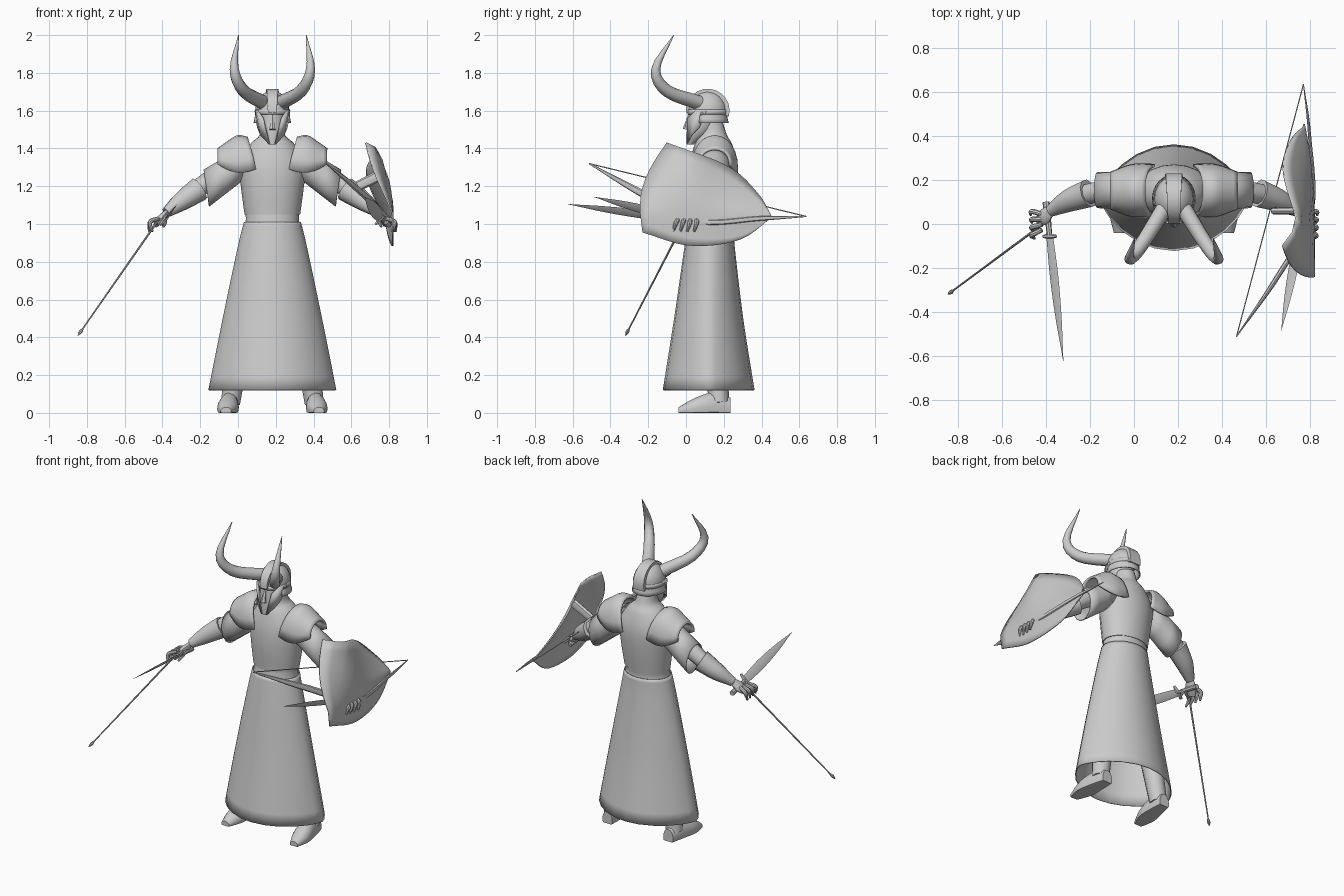
import bpy, bmesh, math
from mathutils import Vector

if "Cube" in bpy.data.objects:
    bpy.data.objects.remove(bpy.data.objects["Cube"])

CENTRE = 0.182  # body centre line
X, Y, Z = Vector((1, 0, 0)), Vector((0, 1, 0)), Vector((0, 0, 1))
grey = bpy.data.materials.new("plain grey")
grey.use_nodes = True
grey.diffuse_color = (0.6, 0.6, 0.6, 1)
grey.node_tree.nodes["Principled BSDF"].inputs["Base Color"].default_value = grey.diffuse_color
parts = []


def steps(count):
    return [i / count for i in range(count + 1)]


def spline(keys, t):
    """Smooth curve through numbers or vectors, with t running from 0 to 1."""
    keys = [Vector(k) if isinstance(k, tuple) else k for k in keys]
    last = len(keys) - 1
    i = min(int(t * last), last - 1)
    f = t * last - i
    b, c = keys[i], keys[i + 1]
    a = keys[i - 1] if i > 0 else b * 2 - c
    d = keys[i + 2] if i + 2 <= last else c * 2 - b
    return b + (c - a) * (f / 2) + (a * 2 - b * 5 + c * 4 - d) * (f * f / 2) + (b * 3 - a - c * 3 + d) * (f ** 3 / 2)


def oval(centre, u, v, sides=16):
    angles = [2 * math.pi * i / sides for i in range(sides)]
    return [centre + u * math.cos(a) + v * math.sin(a) for a in angles]


def make(name, verts, faces, thick):
    mesh = bpy.data.meshes.new(name)
    mesh.from_pydata(verts, [], faces)
    bm = bmesh.new()
    bm.from_mesh(mesh)
    bmesh.ops.remove_doubles(bm, verts=bm.verts, dist=1e-5)
    bmesh.ops.recalc_face_normals(bm, faces=bm.faces)
    bm.to_mesh(mesh)
    bm.free()
    mesh.materials.append(grey)
    part = bpy.data.objects.new(name, mesh)
    bpy.context.collection.objects.link(part)
    if thick:
        solid = part.modifiers.new("thickness", "SOLIDIFY")
        solid.thickness = thick
        solid.offset = 0
    parts.append(part)


def loft(name, rings, solid=True, thick=0, pair=False):
    """Skin rings into a capped solid, or leave open sheets; pair adds a mirrored twin."""
    n = len(rings[0])
    verts = [Vector(p) for ring in rings for p in ring]
    faces = [(i * n + j, i * n + (j + 1) % n, (i + 1) * n + (j + 1) % n, (i + 1) * n + j)
             for i in range(len(rings) - 1) for j in range(n if solid else n - 1)]
    if solid and not thick:
        faces += [tuple(range(n)), tuple(range(len(verts) - n, len(verts)))]
    if pair:
        make("right_" + name, verts, faces, thick)
        make("left_" + name, [Vector((2 * CENTRE - v.x, v.y, v.z)) for v in verts], faces, thick)
    else:
        make(name, verts, faces, thick)


def stack(name, keys, count=10):
    """Upright body through ovals given as (height, y centre, half width, half depth)."""
    rows = [spline(keys, t) for t in steps(count)]
    loft(name, [oval(Vector((CENTRE, y, z)), X * w, Y * d, 20) for z, y, w, d in rows])


def tube(name, path, radii, sides=10, flat=1, up=Z, count=12, pair=False):
    """Tube along a smooth path; flat squashes it across the up direction."""
    rings = []
    for t in steps(count):
        along = (spline(path, min(t + 0.01, 1)) - spline(path, max(t - 0.01, 0))).normalized()
        side = along.cross(up).normalized()
        radius = max(spline(radii, t), 0.001)
        rings.append(oval(spline(path, t), side.cross(along) * radius, side * radius * flat, sides))
    loft(name, rings, pair=pair)


# Robe with a hem that narrows toward the sides, belt and torso
robe = []
for t in steps(16):
    z, y, width, depth = spline([(0.12, 0.12, 0.336, 0.24), (0.5, 0.12, 0.26, 0.18), (0.88, 0.125, 0.18, 0.13),
                                 (1.01, 0.13, 0.148, 0.115)], t)
    robe.append([Vector((p.x * width + CENTRE, y + depth * p.y * abs(p.y) ** (0.4 - 0.4 * t), z))
                 for p in oval(Vector(), X, Y, 24)])
loft("skirt", robe, thick=0.006)
stack("belt", [(0.99, 0.13, 0.148, 0.114), (1.02, 0.13, 0.141, 0.11), (1.06, 0.135, 0.142, 0.11)], 6)
stack("torso", [(1.05, 0.135, 0.147, 0.112), (1.2, 0.14, 0.167, 0.127), (1.32, 0.145, 0.175, 0.125),
                (1.42, 0.145, 0.12, 0.1), (1.47, 0.142, 0.068, 0.075), (1.54, 0.135, 0.055, 0.06)], 20)

# Shoulder plates: arches swept outward
arches = []
for t in steps(9):
    height, depth = spline([0.165, 0.165, 0.125, 0.08], t), spline([0.115, 0.115, 0.08], t)
    arches.append([(0.095 - t / 5 - 0.045 * (1 - t) * math.sin(a), 0.152 + depth * math.cos(a),
                    1.29 - 0.03 * math.sin(math.pi * t) + 0.025 * t
                    + (height + 0.03 * math.sin(math.pi * t)) * math.sin(a) ** 0.8)
                   for a in [math.pi * s for s in steps(12)]])
loft("shoulder_plate", arches, solid=False, thick=0.014, pair=True)

# Flared sleeves, arms and gauntlets
shoulder, cuff = Vector((0.04, 0.15, 1.33)), Vector((-0.167, 0.155, 1.19))
loft("sleeve", [oval(shoulder.lerp(cuff, t), Y * 0.08, Z * (0.085 + 0.01 * t) - X * 0.014 * t) for t in steps(3)],
     thick=0.006, pair=True)
tube("arm", [shoulder, (-0.12, 0.15, 1.25), (-0.25, 0.13, 1.16)], [0.06, 0.045], pair=True)
wrist = Vector((-0.38, 0.06, 1.06))
tube("gauntlet", [(-0.205, 0.14, 1.185), (-0.3, 0.105, 1.12), wrist], [0.066, 0.052, 0.028], pair=True)
tube("palm", [wrist, (-0.435, 0.01, 0.995)], [0.026, 0.038, 0.025], flat=0.55, up=Y, pair=True)
for i in range(4):
    knuckle = Vector((-0.42, 0.045 - 0.024 * i, 1.03))
    bend = knuckle - X * 0.045 + Y * (0.012 - 0.012 * i) - Z * 0.02
    tip = bend - X * (0.006 - 0.006 * i) - Y * 0.015 - Z * 0.05
    tube(f"finger_{i + 1}", [knuckle, bend, tip], [0.011, 0.012, 0.006], 8, up=Y, pair=True)
tube("thumb", [(-0.395, 0.03, 1.03), (-0.385, -0.015, 1.01), (-0.395, -0.05, 0.985)], [0.014, 0.006], 8, pair=True)

# Legs and flat-soled boots
tube("leg", [(-0.04, 0.175, 0.05), (0.03, 0.14, 0.55)], [0.053, 0.075], up=Y, pair=True)
boot = []
for t in steps(10):
    y, width, high = spline([(0.235, 0.035, 0.08), (0.15, 0.048, 0.11), (0.05, 0.056, 0.08), (-0.04, 0.028, 0.03)], t)
    boot.append([(p.x, p.y, max(p.z, 0)) for p in
                 oval(Vector((y / 10 - 0.06, y, high * 0.3)), X * width, Z * high * 0.7)])
loft("boot", boot, pair=True)

# Head and helmet
SKULL = Vector((CENTRE, 0.115, 1.6))
stack("head", [(1.42, 0.02, 0.018, 0.018), (1.5, 0.075, 0.062, 0.07), (1.64, 0.105, 0.072, 0.085)])
tube("nose", [(CENTRE, 0, 1.5), (CENTRE, 0.02, 1.58)], [0.018, 0.008], 6, up=Y, count=3)
domes = []
for t in steps(8):
    size = max(math.cos(t * math.pi / 2), 0.02)
    domes.append(oval(SKULL + Z * 0.105 * math.sin(t * math.pi / 2), X * 0.09 * size, Y * 0.104 * size, 20))
loft("helmet_dome", domes)
loft("brow_band", [oval(SKULL + Z * h, X * 0.089, Y * 0.104, 20) for h in (-0.02, 0.005)], thick=0.008)
guard = []
for t in steps(3):
    size = 0.087 + 0.009 * t * t
    guard.append([SKULL + X * size * math.cos(a) + Y * size * 1.12 * math.sin(a) - Z * 0.065 * t
                  for a in [math.radians(230 * s - 25) for s in steps(16)]])
loft("neck_guard", guard, solid=False, thick=0.008)
cheek = [[(0.09, 0.11, 1.6), (0.076, 0.07, 1.51)], [(0.077, 0.05, 1.6), (0.06, 0.03, 1.47)],
         [(0.05, 0.01, 1.56), (0.014, 0.005, 1.42)]]
loft("cheek_plate", [[(CENTRE - x, y, z) for x, y, z in row] for row in cheek], solid=False, thick=0.01, pair=True)
crest = []
for t in steps(12):
    a = math.radians(200 * t - 5)
    rim = Z * math.sin(a) - Y * math.cos(a)
    half = X * (0.024 + 0.016 * t)
    crest.append([SKULL + rim * 0.09 - half, SKULL + rim * 0.116 - half,
                  SKULL + rim * 0.116 + half, SKULL + rim * 0.09 + half])
loft("helmet_crest", crest)
tube("horn", [(0.14, 0.075, 1.64), (0.03, -0.1, 1.705), (-0.02, -0.16, 1.82), (0.003, -0.065, 2)],
     [0.038, 0.033, 0.024, 0.002], 12, up=X, pair=True)


# Daggers: grip, crossguard and flat blade
def dagger(side, hilt, tip, width):
    hilt, tip = Vector(hilt), Vector(tip)
    edge = Vector((0.65, 0, 0.75))
    grip, collar = hilt.lerp(tip, -0.16), hilt.lerp(tip, 0.09)
    tube(side + "_dagger_grip", [grip, collar], [0.016, 0.012], 8, count=3)
    tube(side + "_dagger_crossguard", [collar - edge * 0.045, collar + edge * 0.045], [0.007, 0.013, 0.007], 6, up=Y, count=4)
    tube(side + "_dagger_blade", [collar, tip], [width * 0.8, width, width * 0.7, 0], 4, flat=0.2, up=edge)


dagger("right", (-0.39, 0, 1.02), (-0.322, -0.625, 1.105), 0.029)
dagger("left", (0.765, 0, 1.02), (0.671, -0.485, 1.143), 0.033)

# Thin javelin with a pointed head
grasp, point = Vector((-0.415, 0, 1.03)), Vector((-0.847, -0.32, 0.41))
neck = grasp.lerp(point, 0.94)
tube("javelin_shaft", [grasp, neck], [0.006, 0.004], 8, count=3)
tube("javelin_head", [neck, point], [0.004, 0.01, 0.002], 8, count=6)

# Bow: curved limb and straight string
nock, foot = Vector((0.467, -0.512, 1.32)), Vector((0.772, 0.637, 1.04))
tube("bow_limb", [nock, (0.66, -0.23, 1.16), (0.81, 0.05, 1.015), (0.8, 0.4, 1.03), foot],
     [0.004, 0.02, 0.014, 0.012, 0.003], 8, flat=0.6, count=20)
tube("bow_string", [nock, foot], [0.003, 0.003], 6, count=1)

# Shield: plate that bows inward toward its upper corners
plate = []
for t in steps(16):
    lower = spline([(-0.23, 0.955), (0.02, 0.885), (0.28, 0.915), (0.455, 1.035)], t)
    upper = spline([(-0.1, 1.43), (0.22, 1.305), (0.38, 1.16), (0.455, 1.035)], t)
    column = []
    for s in steps(10):
        y, z = lower.lerp(upper, s)
        y -= 0.065 * math.sin(math.pi * s) * (1 - t) ** 2
        rise = max(0, z - 1.05)
        column.append((0.82 - 0.7 * rise ** 2 - 1.8 * rise * (math.hypot(y, 0.05) - 0.05) - 0.22 * max(0, y) ** 2, y, z))
    plate.append(column)
loft("shield", plate, solid=False, thick=0.008)
tube("shield_strap", [(0.635, 0.06, 1.2), (0.765, 0.06, 1.265)], [0.027, 0.03], 8, flat=0.6, count=3)

# Smooth shading with sharp edges kept
bpy.ops.object.select_all(action="DESELECT")
for part in parts:
    part.select_set(True)
bpy.context.view_layer.objects.active = parts[0]
bpy.ops.object.shade_smooth_by_angle(angle=math.radians(38))
